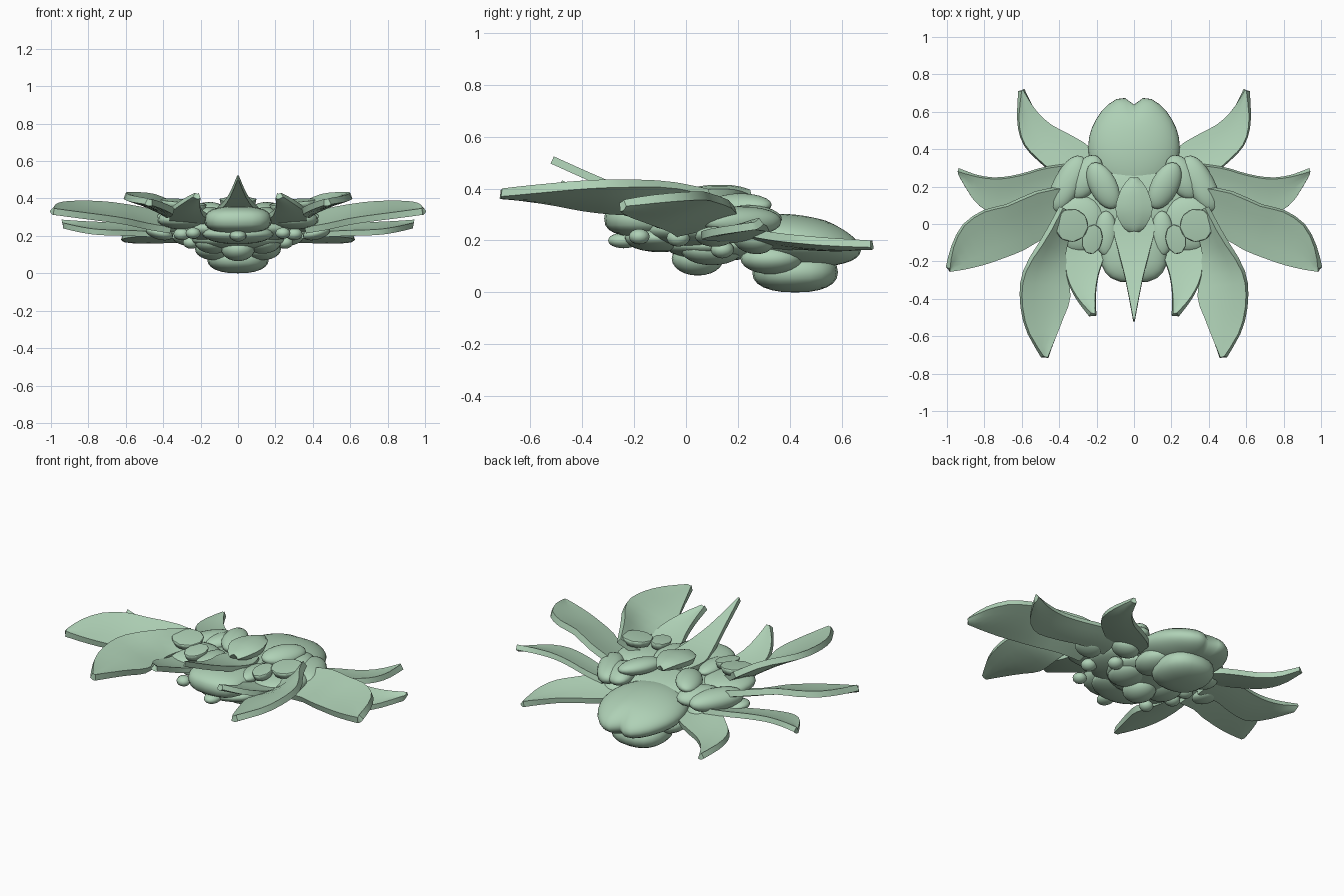
import bpy, math
from mathutils import Vector

if "Cube" in bpy.data.objects:
    bpy.data.objects.remove(bpy.data.objects["Cube"])

mat = bpy.data.materials.new("pale_green")
mat.diffuse_color = (0.43, 0.64, 0.47, 1)
mat.use_nodes = True
mat.node_tree.nodes["Principled BSDF"].inputs["Base Color"].default_value = mat.diffuse_color


def finish(ob, angle=35):
    """Apply modifiers, then colour and shade."""
    ob.data.materials.append(mat)
    bpy.ops.object.select_all(action='DESELECT')
    ob.select_set(True)
    bpy.context.view_layer.objects.active = ob
    for m in list(ob.modifiers):
        bpy.ops.object.modifier_apply(modifier=m.name)
    bpy.ops.object.shade_smooth_by_angle(angle=math.radians(angle))
    return ob


def spline(pts, t):
    """Smooth curve through points, t from 0 to 1."""
    n = len(pts) - 1
    i = min(int(t * n), n - 1)
    u = t * n - i
    p = [Vector(pts[max(0, min(n, i + k))]) for k in (-1, 0, 1, 2)]
    return 0.5 * (2 * p[1] + (p[2] - p[0]) * u
                  + (2 * p[0] - 5 * p[1] + 4 * p[2] - p[3]) * u * u
                  + (3 * p[1] - p[0] - 3 * p[2] + p[3]) * u ** 3)


def petal(name, rail_a, rail_b, thick=0.035, cup=0.006, mirror=True):
    """Solid leaf between two edge rails, running from base to tip."""
    rows, cols = 13, 5
    for s in ((1, -1) if mirror else (1,)):
        verts = []
        for r in range(rows):
            a, b = spline(rail_a, r / (rows - 1)), spline(rail_b, r / (rows - 1))
            for c in range(cols):
                u = c / (cols - 1)
                p = a.lerp(b, u)
                p.z -= cup * math.sin(math.pi * u)
                verts.append((p.x * s, p.y, p.z))
        faces = [(r * cols + c, r * cols + c + 1, (r + 1) * cols + c + 1, (r + 1) * cols + c)
                 for r in range(rows - 1) for c in range(cols - 1)]
        # keep every leaf's upper side facing up
        p0, p1, p2 = (Vector(verts[i]) for i in (5 * cols, 5 * cols + 1, 6 * cols))
        if (p1 - p0).cross(p2 - p0).z < 0:
            faces = [f[::-1] for f in faces]
        me = bpy.data.meshes.new(name)
        me.from_pydata(verts, [], faces)
        ob = bpy.data.objects.new(name, me)
        bpy.context.collection.objects.link(ob)
        m = ob.modifiers.new("thickness", 'SOLIDIFY')
        m.thickness, m.offset = thick, 0
        finish(ob)


def lobe(name, loc, rad, rot=(0, 0, 0), mirror=True, seg=20, rings=12, boxy=1.0):
    """Rounded body lump, optionally one on each side; boxy < 1 squares it off."""
    made = []
    for s in ((1, -1) if mirror else (1,)):
        bpy.ops.mesh.primitive_uv_sphere_add(
            segments=seg, ring_count=rings, radius=1, location=(loc[0] * s, loc[1], loc[2]),
            rotation=[math.radians(a) for a in (rot[0], rot[1] * s, rot[2] * s)])
        ob = bpy.context.object
        for v in ob.data.vertices:
            v.co = [math.copysign(abs(q) ** boxy, q) for q in v.co]
        ob.name, ob.scale = name, rad
        made.append(finish(ob, 60))
    return made


def pad(name, loc, rad, rot=(0, 0, 0), sides=9):
    """Flat rounded plate with few sides, one on each side."""
    for s in (1, -1):
        bpy.ops.mesh.primitive_cylinder_add(
            vertices=sides, radius=1, depth=2, location=(loc[0] * s, loc[1], loc[2]),
            rotation=[math.radians(a) for a in (rot[0], rot[1] * s, rot[2] * s)])
        ob = bpy.context.object
        for v in ob.data.vertices:
            if v.co.z < 0:
                v.co.x *= 0.8
                v.co.y *= 0.8
        ob.name, ob.scale = name, rad
        m = ob.modifiers.new("round", 'BEVEL')
        m.width, m.segments = 0.2, 2
        finish(ob, 45)


# Large leaves
petal("front_petal",
      [(.39, .09, .385), (.47, -.06, .415), (.58, -.24, .42), (.605, -.39, .415), (.575, -.56, .40), (.49, -.71, .385)],
      [(.29, .04, .32), (.37, -.12, .31), (.36, -.27, .315), (.345, -.40, .33), (.39, -.53, .355), (.46, -.715, .38)])
petal("side_petal",
      [(.36, .20, .30), (.52, .17, .34), (.68, .10, .365), (.80, .07, .372), (.91, -.005, .37), (.97, -.12, .36), (.995, -.235, .345)],
      [(.36, -.04, .23), (.48, -.07, .25), (.59, -.135, .275), (.70, -.18, .292), (.80, -.215, .305), (.90, -.24, .318), (.985, -.255, .33)])
petal("rear_side_petal",
      [(.34, .32, .24), (.48, .30, .25), (.60, .265, .255), (.72, .245, .26), (.83, .255, .265), (.94, .29, .275)],
      [(.34, .14, .20), (.48, .13, .21), (.61, .085, .215), (.75, .06, .22), (.85, .12, .235), (.935, .255, .255)], .03)
petal("rear_petal",
      [(.28, .17, .24), (.40, .25, .23), (.51, .34, .215), (.59, .43, .205), (.62, .55, .195), (.61, .71, .187)],
      [(.18, .34, .18), (.25, .42, .18), (.35, .48, .178), (.45, .535, .175), (.53, .615, .175), (.59, .72, .185)], .032)

# Curved horns beside the head and the rising central spike
petal("horn",
      [(.36, -.02, .28), (.365, -.16, .30), (.36, -.28, .335), (.31, -.39, .375), (.235, -.485, .42)],
      [(.14, -.08, .27), (.16, -.18, .30), (.19, -.27, .325), (.205, -.37, .365), (.205, -.485, .415)], .03)
petal("spike",
      [(-.07, .10, .32), (-.11, -.02, .335), (-.085, -.14, .36), (-.045, -.30, .415), (-.004, -.515, .51)],
      [(.07, .10, .32), (.11, -.02, .335), (.085, -.14, .36), (.045, -.30, .415), (.004, -.515, .51)], .03, 0, False)
petal("crown_plate",
      [(-.01, .24, .365), (-.065, .18, .38), (-.095, .08, .38), (-.06, .00, .365), (-.02, -.03, .355)],
      [(.01, .24, .365), (.065, .18, .38), (.095, .08, .38), (.06, .00, .365), (.02, -.03, .355)], .035, -.015, False)

# Abdomen with a notched rear tip
abdomen = lobe("abdomen", (0, .41, .20), (.245, .265, .10), (-6, 0, 0), False, 32, 20)[0]
for v in abdomen.data.vertices:
    if v.co.y > .5:
        k = (v.co.y - .5) / .5
        v.co.y += k * (.07 - .2 * math.exp(-(v.co.x / .16) ** 2))
        v.co.z -= .12 * k
lobe("abdomen_underside", (0, .42, .078), (.165, .165, .078), (0, 0, 0), False, boxy=.85)
lobe("abdomen_side", (.13, .33, .13), (.10, .12, .06))

# Thorax, head and chest
lobe("thorax", (0, .08, .24), (.34, .25, .08), (0, 0, 0), False, 28, 14)
lobe("lower_thorax", (0, .12, .18), (.25, .2, .06), (0, 0, 0), False)
lobe("head", (0, -.15, .285), (.18, .165, .072), (0, 0, 0), False, boxy=.75)
lobe("jaw", (0, -.10, .21), (.19, .14, .055), (0, 0, 0), False)
lobe("chest", (0, .045, .13), (.09, .10, .065), (0, 0, 0), False)
lobe("chest_side", (.13, .10, .165), (.10, .12, .06))
lobe("nose", (0, -.24, .20), (.045, .06, .03), (0, 0, 0), False)

# Overlapping shoulder lumps
lobe("wing_case", (.165, .205, .335), (.075, .135, .045), (0, 10, -27))
lobe("rear_shoulder", (.26, .25, .285), (.08, .13, .05), (0, 10, 30))
lobe("outer_shoulder", (.355, .215, .275), (.075, .165, .055), (0, 8, 28), boxy=.9)
lobe("front_shoulder", (.29, .00, .285), (.14, .15, .05), boxy=.9)
lobe("cheek", (.15, -.05, .32), (.06, .12, .035))

# Flat pads on top
pad("outer_pad", (.335, -.005, .37), (.095, .095, .022), (5, -5, 15))
pad("inner_pad", (.225, -.08, .35), (.058, .085, .022), (5, -5, 10))

# Round pads and small joints underneath
lobe("under_pad_outer", (.42, .11, .215), (.075, .075, .035), (0, -15, 0))
lobe("under_pad_inner", (.28, .26, .20), (.08, .08, .05), (-10, -10, 0))
for i, (x, y, z, r) in enumerate([(.24, -.18, .215, .04), (.30, -.03, .21, .045),
                                  (.25, .14, .165, .045)]):
    lobe("joint_%d" % (i + 1), (x, y, z), (r, r, r * .75), seg=12, rings=8)
